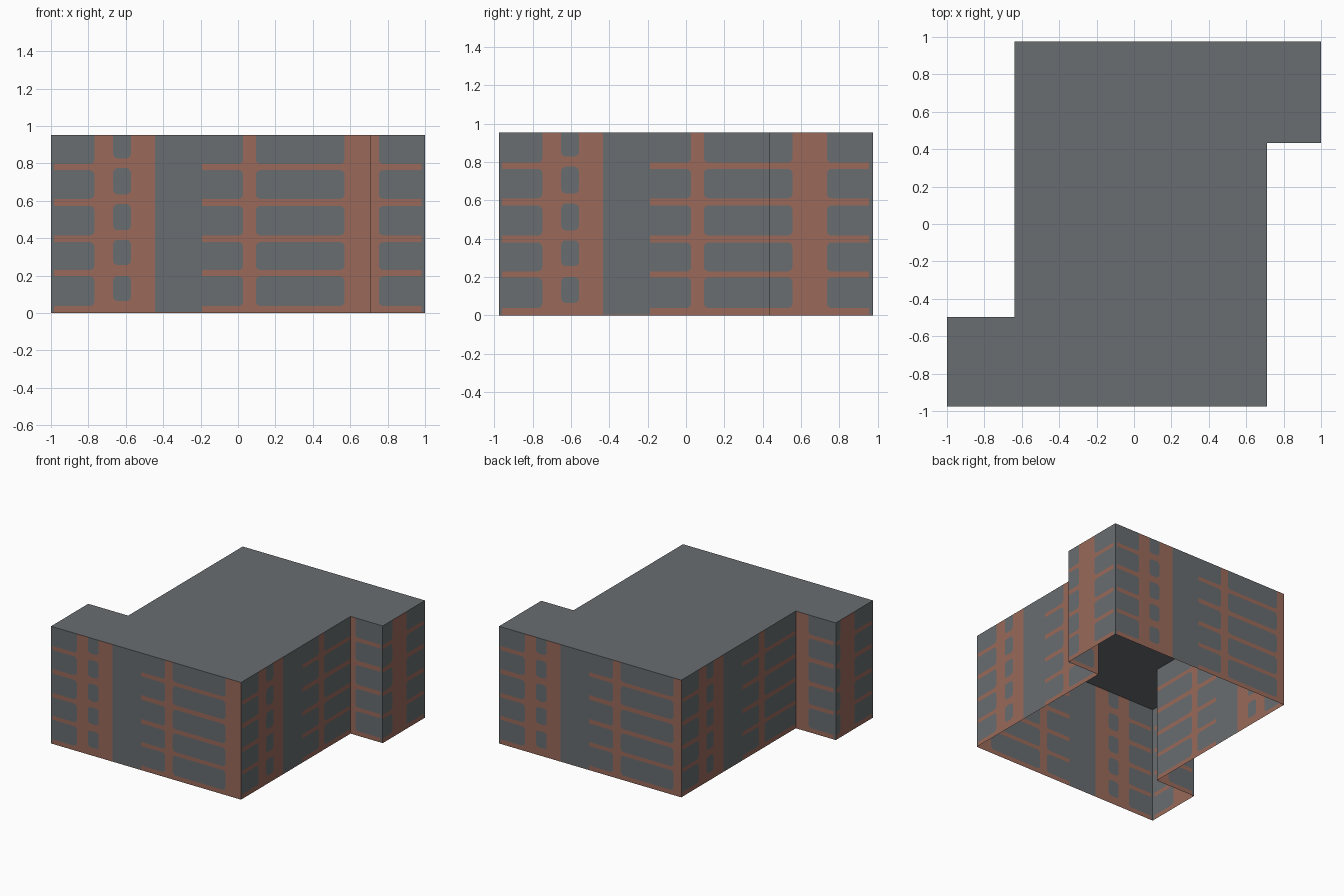
import bpy, bmesh, math
from mathutils import Vector

if "Cube" in bpy.data.objects:
    bpy.data.objects.remove(bpy.data.objects["Cube"])

H = 0.953                       # wall height
HX, HY = 1.0, 0.975             # half extents of the footprint
R = 0.025                       # rounding of the painted panels

# Z-shaped footprint, counter-clockwise
PLAN = [(-1, -0.975), (0.71, -0.975), (0.71, 0.432), (1, 0.432),
        (1, 0.975), (-0.64, 0.975), (-0.64, -0.497), (-1, -0.497)]


def material(name, rgb):
    m = bpy.data.materials.new(name)
    m.diffuse_color = (*rgb, 1)
    m.use_nodes = True
    m.node_tree.nodes["Principled BSDF"].inputs["Base Color"].default_value = m.diffuse_color
    return m


GREY = material("slate grey", (0.138, 0.153, 0.162))
BRICK = material("brick red", (0.325, 0.143, 0.102))


def make_object(name, bm):
    mesh = bpy.data.meshes.new(name)
    bm.to_mesh(mesh)
    bm.free()
    mesh.materials.append(GREY)
    mesh.materials.append(BRICK)
    ob = bpy.data.objects.new(name, mesh)
    bpy.context.collection.objects.link(ob)
    return ob


# Grey panels between the horizontal brick bands
BOTTOMS = [0.037, 0.229, 0.415, 0.610, 0.796]
TOPS = [0.197, 0.380, 0.573, 0.764, H]
RUNGS = list(zip(BOTTOMS, TOPS))
HOLES = [(0.064, 0.199), (0.256, 0.391), (0.443, 0.582), (0.635, 0.775), (0.827, H)]
PLAIN = [(0.005, H)]

# Pattern columns: start, end, grey panels, round left side, round right side
COLUMNS = [(-1, -0.985, PLAIN, 0, 0), (-0.985, -0.768, RUNGS, 0, 1),
           (-0.768, -0.668, [], 0, 0), (-0.668, -0.572, HOLES, 1, 1),
           (-0.572, -0.445, [], 0, 0), (-0.445, -0.192, PLAIN, 0, 0),
           (-0.192, 0.028, RUNGS, 0, 1), (0.028, 0.095, [], 0, 0),
           (0.095, 0.57, RUNGS, 1, 1), (0.57, 0.753, [], 0, 0),
           (0.753, 0.98, RUNGS, 1, 0), (0.98, 1, PLAIN, 0, 0)]


def build_wall(name, start, end):
    start, end = Vector(start), Vector(end)
    d = (end - start).normalized()
    half = HX if abs(d.x) > 0.5 else HY
    lo, hi = start.dot(d), end.dot(d)
    bm = bmesh.new()

    def face(points, index):
        verts = []
        for s, z in points:
            p = start + d * (s - lo)
            verts.append(bm.verts.new((p.x, p.y, z)))
        bm.faces.new(verts).material_index = index

    def panel(a, b, z0, z1, left, right):
        # grey panel with rounded corners, the corners filled with brick
        outline = []
        corners = [(a, z0, 1, 1, left, 180), (b, z0, -1, 1, right, 270),
                   (b, z1, -1, -1, right and z1 < H, 0),
                   (a, z1, 1, -1, left and z1 < H, 90)]
        for s, z, sx, sz, rounded, angle in corners:
            if not rounded:
                outline.append((s, z))
                continue
            arc = []
            for k in range(4):
                t = math.radians(angle + 30 * k)
                arc.append((s + sx * R + R * math.cos(t), z + sz * R + R * math.sin(t)))
            outline += arc
            for p, q in zip(arc, arc[1:]):
                face([(s, z), q, p], 1)
        face(outline, 0)

    for u0, u1, panels, left, right in COLUMNS:
        a, b = max(u0 * half, lo), min(u1 * half, hi)
        if b - a < 1e-4:
            continue
        left = left and a > lo and b - a > 2 * R
        right = right and b < hi and b - a > 2 * R
        z = 0
        for z0, z1 in panels:
            face([(a, z), (b, z), (b, z0), (a, z0)], 1)
            panel(a, b, z0, z1, left, right)
            z = z1
        if z < H:
            face([(a, z), (b, z), (b, H), (a, H)], 1)
    bmesh.ops.remove_doubles(bm, verts=bm.verts[:], dist=1e-5)
    make_object(name, bm)


# Walls: thin shells, open underneath
NAMES = ["front_wall", "right_wall", "right_notch_wall", "right_wing_wall",
         "back_wall", "left_wall", "left_notch_wall", "left_wing_wall"]
for i, name in enumerate(NAMES):
    build_wall(name, PLAN[i], PLAN[(i + 1) % len(PLAN)])

# Flat roof
bm = bmesh.new()
bm.faces.new([bm.verts.new((x, y, H)) for x, y in PLAN])
make_object("roof", bm)
